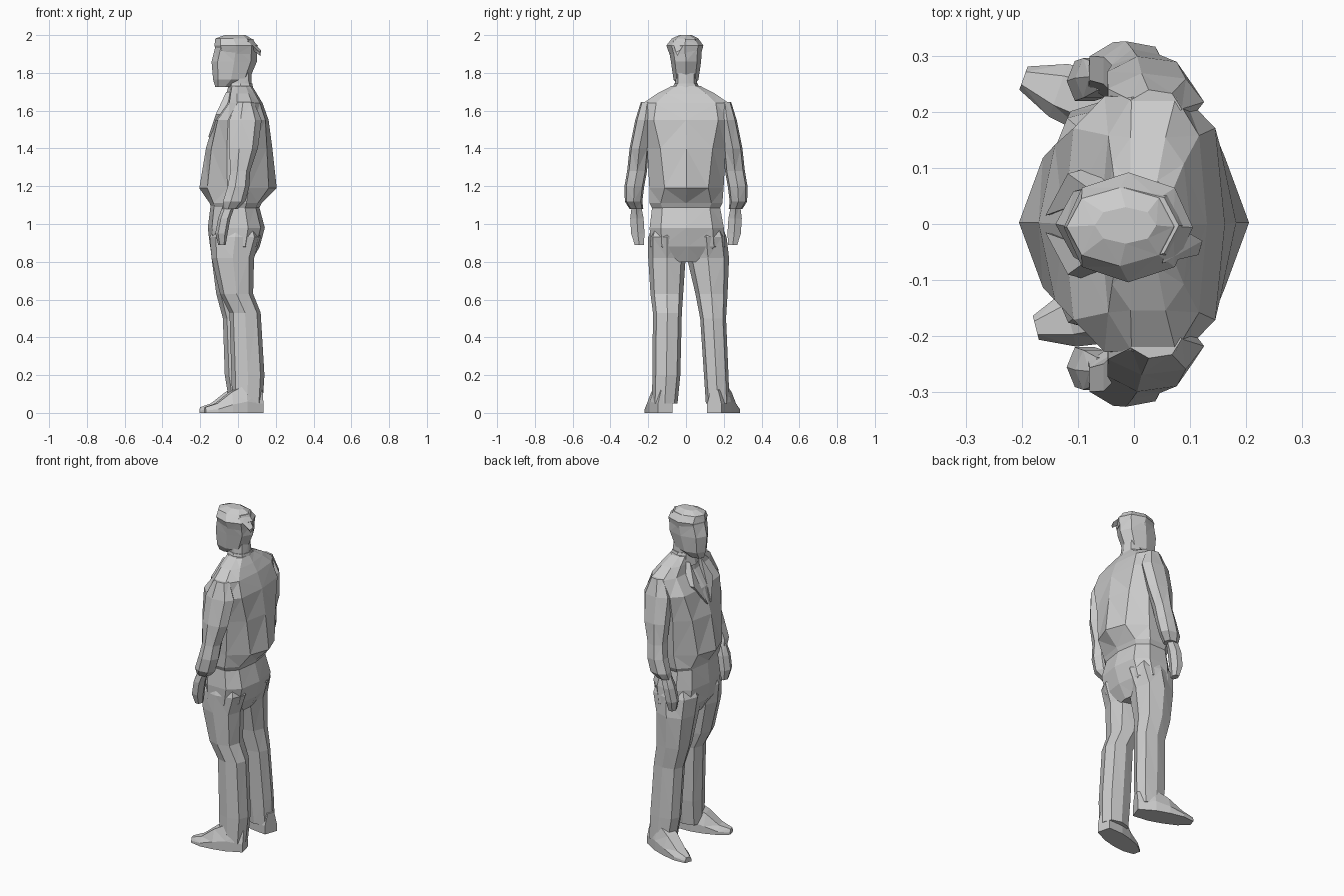
import bpy, bmesh
from math import sin, cos, pi, copysign
from mathutils import Vector


def skin(name, sections):
    """Join equal-length point loops into a closed, triangulated, flat-shaded part."""
    bm = bmesh.new()
    loops = [[bm.verts.new(p) for p in s] for s in sections]
    n = len(loops[0])
    for a, b in zip(loops, loops[1:]):
        for i in range(n):
            j = (i + 1) % n
            bm.faces.new((a[i], a[j], b[j], b[i]))
    bm.faces.new(loops[0])
    bm.faces.new(loops[-1])
    bmesh.ops.triangulate(bm, faces=bm.faces[:])
    bmesh.ops.recalc_face_normals(bm, faces=bm.faces[:])
    mesh = bpy.data.meshes.new(name)
    bm.to_mesh(mesh)
    bm.free()
    obj = bpy.data.objects.new(name, mesh)
    bpy.context.collection.objects.link(obj)
    return obj


def body(name, rings, sides=8, power=0.8, flip=1):
    """Each ring is (x min, x max, y min, y max, z[, roundness]); flip=-1 mirrors y."""
    sections = []
    for x0, x1, y0, y1, z, *own in rings:
        p = own[0] if own else power
        loop = []
        for i in range(sides):
            a = 2 * pi * i / sides
            c, s = (copysign(abs(v) ** p, v) for v in (cos(a), sin(a)))
            x = (x0 + x1) / 2 + (x1 - x0) / 2 * c
            y = (y0 + y1) / 2 + (y1 - y0) / 2 * s
            loop.append((x, flip * y, z))
        sections.append(loop)
    return skin(name, sections)


def shoe(name, heel, toe):
    """Wedge foot from heel to toe: (position, half width, height) per section."""
    heel, toe = Vector((*heel, 0)), Vector((*toe, 0))
    side = Vector((0, 0, 1)).cross(toe - heel).normalized()
    sections = []
    for t, w, h in ((0, .04, .12), (.3, .06, .15), (.55, .06, .11),
                    (.8, .05, .05), (1, .022, .03)):
        c = heel.lerp(toe, t)
        up = Vector((0, 0, h))
        sections.append([c - side * w, c + side * w,
                         c + side * w + up * .4, c + side * w * .55 + up,
                         c - side * w * .55 + up, c - side * w + up * .4])
    skin(name, sections)


# Jacket with blousing over the hem and sloping shoulders
body("jacket", [
    (-.14, .11, -.185, .185, 1.08), (-.15, .125, -.2, .2, 1.11),
    (-.205, .205, -.205, .21, 1.19, 1.1), (-.17, .182, -.215, .22, 1.4, .85),
    (-.125, .162, -.235, .235, 1.55, .6), (-.06, .13, -.235, .235, 1.64, .75),
    (-.05, .1, -.16, .16, 1.69), (-.04, .075, -.08, .08, 1.73)], 10, .75)

# Collar and lapels
body("collar", [(-.065, .09, -.085, .085, 1.67), (-.048, .075, -.062, .062, 1.745)])
for s in (1, -1):
    skin("lapel", [
        [(-.03, s * .06, 1.7), (-.08, s * .1, 1.58), (-.13, s * .02, 1.46)],
        [(-.062, s * .05, 1.7), (-.118, s * .09, 1.58), (-.158, s * .015, 1.46)]])

# Neck, head, hair
body("neck", [(-.04, .075, -.06, .06, 1.68), (-.06, .07, -.055, .055, 1.8)])
body("head", [
    (-.12, -.02, -.035, .035, 1.725), (-.132, .06, -.066, .066, 1.765),
    (-.14, .1, -.08, .08, 1.86), (-.122, .1, -.092, .084, 1.93),
    (-.115, .08, -.07, .065, 1.98)], 8, .9)
body("hair", [
    (-.11, .1, -.088, .08, 1.9), (-.125, .105, -.104, .092, 1.945),
    (-.12, .07, -.075, .065, 1.982), (-.07, .04, -.035, .03, 2.0)], 8, .95)
skin("hair_tuft", [
    [(.05, -.07, 1.97), (.07, 0, 1.97), (.08, -.04, 1.92)],
    [(.115, -.055, 1.91), (.122, -.03, 1.92), (.118, -.045, 1.89)]])

# Sleeves and hands
for s, label in ((-1, "left"), (1, "right")):
    body(label + "_sleeve", [
        (-.01, .085, .17, .24, 1.645), (-.055, .125, .165, .27, 1.55),
        (-.055, .105, .195, .3, 1.4), (-.045, .065, .205, .313, 1.28),
        (-.06, .06, .22, .327, 1.2), (-.085, .04, .23, .325, 1.12),
        (-.085, .0, .225, .3, 1.08)], 7, .95, s)
    body(label + "_hand", [
        (-.08, -.015, .235, .29, 1.1), (-.105, -.04, .22, .3, 1.03),
        (-.12, -.055, .215, .295, .95), (-.105, -.065, .22, .275, .89)],
        6, .85, s)

# Trousers
body("trouser_seat", [
    (-.145, .11, -.185, .185, 1.1), (-.16, .142, -.2, .208, .98),
    (-.148, .115, -.195, .215, .88), (-.1, .07, -.1, .12, .8)], 10, .75)
body("left_trouser_leg", [
    (-.1, .08, -.16, -.03, 1.04), (-.15, .12, -.2, .0, .93),
    (-.14, .085, -.2, -.002, .82), (-.095, .08, -.188, -.015, .63),
    (-.045, .12, -.175, -.022, .53), (-.035, .14, -.178, -.03, .2),
    (-.03, .13, -.18, -.045, .05)])
body("right_trouser_leg", [
    (-.1, .08, .03, .17, 1.04), (-.152, .12, .0, .215, .93),
    (-.14, .085, .005, .228, .82), (-.115, .08, .05, .22, .63),
    (-.08, .1, .075, .212, .5), (-.07, .115, .095, .225, .2),
    (-.045, .115, .105, .23, .05)])

# Shoes, toes turned outward
shoe("left_shoe", (.125, -.11), (-.175, -.185))
shoe("right_shoe", (.115, .15), (-.197, .26))
